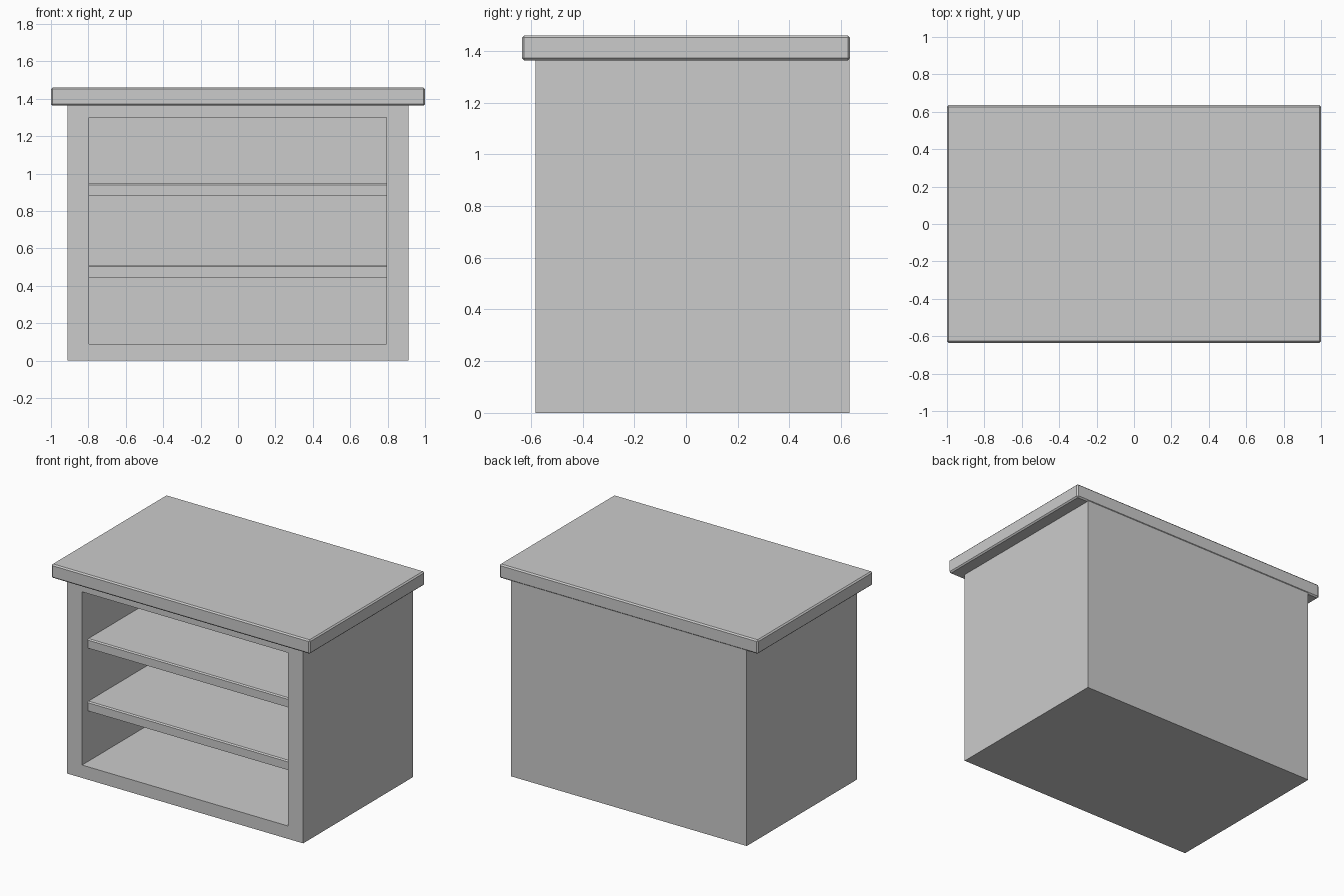
import bpy, bmesh
from mathutils import Vector

if "Cube" in bpy.data.objects:
    bpy.data.objects.remove(bpy.data.objects["Cube"])


def box_bmesh(x, y, z):
    """Box from (min, max) ranges on each axis."""
    bm = bmesh.new()
    bmesh.ops.create_cube(bm, size=1)
    for v in bm.verts:
        v.co = Vector(r[0] if c < 0 else r[1] for c, r in zip(v.co, (x, y, z)))
    return bm


def finish(bm, name, bevel=0):
    bmesh.ops.recalc_face_normals(bm, faces=bm.faces)
    mesh = bpy.data.meshes.new(name)
    bm.to_mesh(mesh)
    bm.free()
    obj = bpy.data.objects.new(name, mesh)
    bpy.context.collection.objects.link(obj)
    if bevel:
        mod = obj.modifiers.new("bevel", 'BEVEL')
        mod.width = bevel
        mod.segments = 1
    return obj


OPEN_X, OPEN_Z = (-0.797, 0.793), (0.09, 1.30)
BACK_Y = 0.53

# Cabinet body: box whose front face is inset and pushed in as the cavity
bm = box_bmesh((-0.912, 0.912), (-0.583, 0.632), (0.0, 1.368))
front = min(bm.faces, key=lambda f: f.calc_center_median().y)
bmesh.ops.inset_individual(bm, faces=[front], thickness=0.1)
for v in front.verts:
    v.co.x = OPEN_X[0] if v.co.x < 0 else OPEN_X[1]
    v.co.z = OPEN_Z[0] if v.co.z < 0.7 else OPEN_Z[1]
cavity = bmesh.ops.extrude_discrete_faces(bm, faces=[front])["faces"][0]
for v in cavity.verts:
    v.co.y = BACK_Y
finish(bm, "cabinet_body")

# Overhanging top slab with a small chamfer
finish(box_bmesh((-1.0, 1.0), (-0.635, 0.635), (1.363, 1.46)), "top_slab", 0.009)

# Two shelves, set back a little from the front; front top edge chamfered
for name, z in (("lower_shelf", (0.445, 0.51)), ("upper_shelf", (0.883, 0.947))):
    bm = box_bmesh(OPEN_X, (-0.52, BACK_Y), z)
    edges = [e for e in bm.edges
             if all(v.co.y < 0 and v.co.z > z[1] - 0.01 for v in e.verts)]
    bmesh.ops.bevel(bm, geom=edges, offset=0.008, segments=1, affect='EDGES')
    finish(bm, name)
